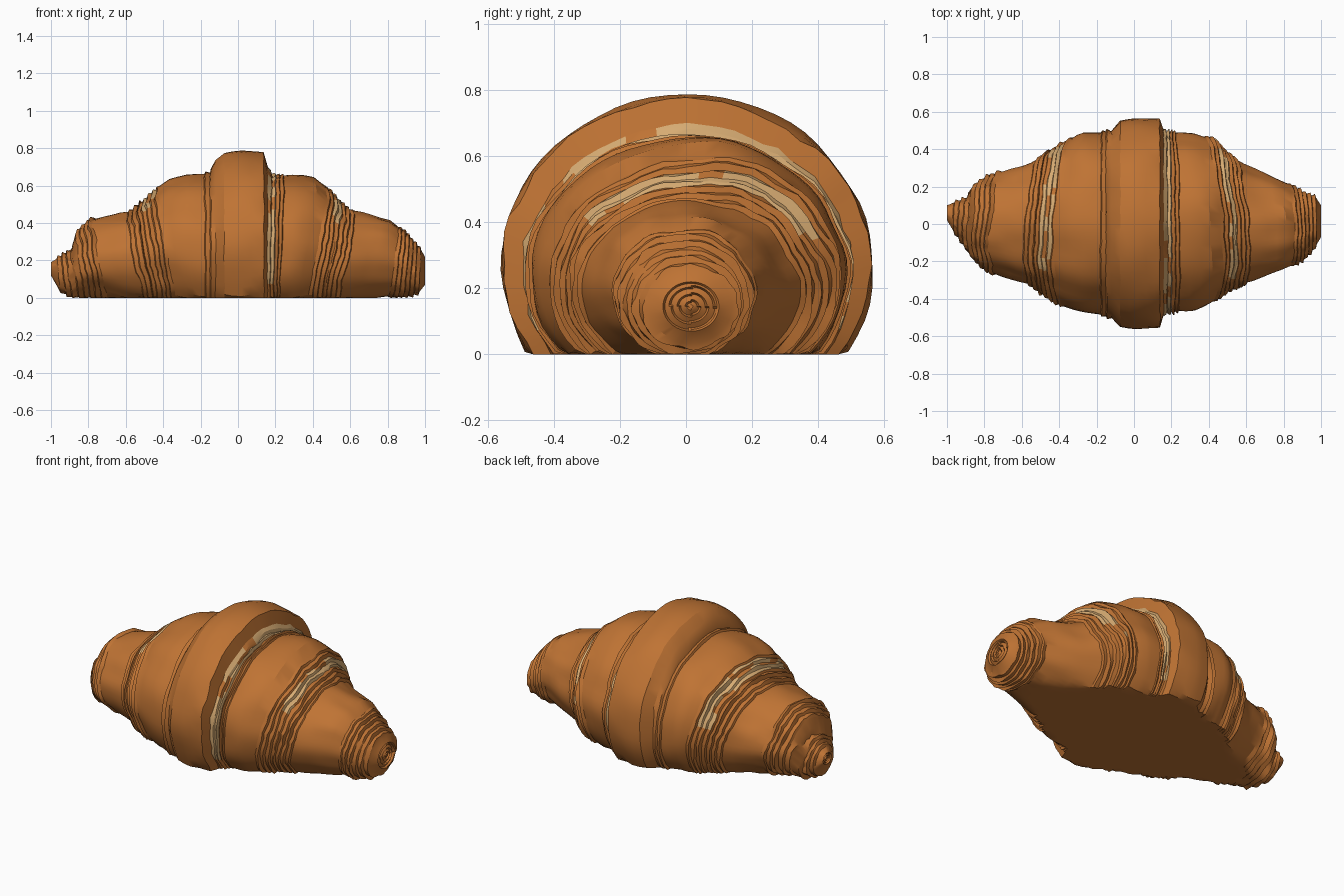
import bpy, bmesh, math
from mathutils import Vector, noise

if "Cube" in bpy.data.objects:
    bpy.data.objects.remove(bpy.data.objects["Cube"])

SEG = 64

def material(name, rgb):
    m = bpy.data.materials.new(name)
    m.diffuse_color = (*rgb, 1)
    m.use_nodes = True
    m.node_tree.nodes["Principled BSDF"].inputs["Base Color"].default_value = m.diffuse_color
    return m

CRUST = material("baked crust", (0.52, 0.172, 0.034))
CREAM = material("pale inner dough", (0.68, 0.41, 0.17))

# Silhouette: x, front y, back y, top z, bottom z
OUTLINE = [
    (-1.00, 0.02, 0.10, 0.19, 0.12), (-0.96, -0.05, 0.12, 0.22, 0.04),
    (-0.89, -0.14, 0.14, 0.25, 0.0), (-0.87, -0.18, 0.20, 0.34, 0.0),
    (-0.79, -0.25, 0.25, 0.42, 0.0), (-0.57, -0.32, 0.31, 0.46, 0.0),
    (-0.48, -0.38, 0.38, 0.54, 0.0), (-0.39, -0.43, 0.43, 0.62, 0.0),
    (-0.28, -0.475, 0.485, 0.65, 0.0), (-0.15, -0.49, 0.495, 0.66, 0.0),
    (-0.12, -0.50, 0.50, 0.735, 0.0), (-0.085, -0.54, 0.55, 0.765, 0.0),
    (0.00, -0.56, 0.565, 0.788, 0.0), (0.138, -0.56, 0.56, 0.775, 0.0),
    (0.158, -0.49, 0.50, 0.70, 0.0), (0.185, -0.475, 0.49, 0.658, 0.0),
    (0.32, -0.46, 0.48, 0.655, 0.0), (0.43, -0.41, 0.45, 0.63, 0.0),
    (0.51, -0.36, 0.37, 0.55, 0.0), (0.60, -0.32, 0.31, 0.465, 0.0),
    (0.82, -0.235, 0.22, 0.42, 0.0), (0.90, -0.20, 0.17, 0.35, 0.0),
    (0.96, -0.14, 0.15, 0.28, 0.02), (0.985, -0.10, 0.135, 0.25, 0.045),
    (1.00, -0.07, 0.10, 0.22, 0.07),
]

# Bundles of exposed layer edges: start x, end x, number of layers
SEAMS = [(-0.97, -0.77, 8), (-0.59, -0.41, 7), (-0.18, -0.12, 2),
         (0.158, 0.245, 4), (0.46, 0.62, 7), (0.86, 0.98, 6)]

# Pale gaps: start x, end x, start angle, end angle
GAPS = [(0.158, 0.204, -20, 205), (0.51, 0.56, 0, 145),
        (-0.50, -0.445, 10, 130)]

def outline(x):
    x = max(-1, min(1, x))
    for a, b in zip(OUTLINE, OUTLINE[1:]):
        if x <= b[0]:
            f = (x - a[0]) / (b[0] - a[0])
            return [p + (q - p) * f for p, q in zip(a, b)][1:]

def point(x, lift, t):
    """Point on the roll at station x and angle t, with leaning seams."""
    s, c = math.sin(t), math.cos(t)
    fade = 1 - abs(x)
    soft = min(1, fade * 5)
    # seams lean towards the middle, except beside the centre roll
    lean = min(1, max(0, (abs(x) - 0.15) / 0.25))
    px = x - x * fade * lean * (0.24 * (1 - s) + 0.10 * c)
    px += (0.016 * lean * noise.noise(Vector((c * 1.8, s * 1.8, x * 4)))
           + 0.007 * noise.noise(Vector((c * 7, s * 7, x * 20)))) * soft
    px = max(-1, min(1, px))
    front, back, top, low = outline(px)
    w = (back - front) / 2
    if low > 0:
        cz = (top + low) / 2
    else:
        cz = top * min(0.5, 0.32 + 0.225 * abs(px))
    lump = 0.016 * noise.noise(Vector((px * 5, c * 2.5, s * 2.5))) * soft
    ragged = 1 + 1.1 * noise.noise(Vector((c * 3, s * 3, round(x * 40) * 1.7)))
    k = lift * ragged + lump
    y = (front + back) / 2 + (w + k) * c
    z = cz + (top - cz + k) * s
    return Vector((px, y, max(0, z)))

def stations():
    """Ring positions with saw-tooth lifts where layer edges show."""
    rings, last = [(-1.0, 0.0)], -1.0
    for a, b, n in SEAMS:
        plain = max(1, round((a - last) / 0.05))
        rings += [(last + (a - last) * i / plain, 0) for i in range(1, plain)]
        if last < 0.138 < a:
            rings.append((0.138, 0))
        w = (b - a) / n
        for i in range(n):
            x = a + i * w
            amp = 0.007 + 0.006 * ((i * 7) % 3) / 2
            # edges always face the nearer tip
            rings += [(x, -0.004), (x + (0.8 if a > 0 else 0.2) * w, amp)]
        rings.append((b, -0.003))
        last = b
    return rings + [(1.0, 0.0)]

RINGS = stations()
ANGLES = [2 * math.pi * i / SEG for i in range(SEG)]

def is_gap(x, t):
    deg = math.degrees(t)
    deg = deg - 360 if deg > 270 else deg
    for a, b, lo, hi in GAPS:
        if a < x < b and lo < deg < hi:
            return noise.noise(Vector((t * 2.5, x * 25, 3))) > -0.22
    return False

def spiral_cap(bm, loop, side):
    """Close a tip with a rolled-up spiral of layers."""
    centre = sum((v.co for v in loop), Vector()) / SEG
    base, steps = [v.co.copy() for v in loop], 14
    prev = loop
    for j in range(1, steps):
        r = 1 - j / steps
        ring = []
        for i, co in enumerate(base):
            p = centre + (co - centre) * r
            p.x -= side * 0.014 * ((3.5 * r + i / SEG) % 1) * min(1, 4 * r)
            ring.append(bm.verts.new(p))
        for i in range(SEG):
            n = (i + 1) % SEG
            quad = (prev[i], prev[n], ring[n], ring[i])
            bm.faces.new(quad if side > 0 else quad[::-1])
        prev = ring
    bm.faces.new(prev if side > 0 else prev[::-1])

def roll(name, x0, x1):
    """One dough roll: a loft between two stations, closed at the tips."""
    inner = [r for r in RINGS if x0 + 0.003 < r[0] < x1 - 0.003]
    rings = [(x0, 0.0)] + inner + [(x1, 0.0)]
    bm = bmesh.new()
    loops = [[bm.verts.new(point(x, k, t)) for t in ANGLES] for x, k in rings]
    for j in range(len(rings) - 1):
        mid = (rings[j][0] + rings[j + 1][0]) / 2
        for i in range(SEG):
            n = (i + 1) % SEG
            f = bm.faces.new((loops[j][i], loops[j][n], loops[j + 1][n], loops[j + 1][i]))
            f.material_index = int(is_gap(mid, ANGLES[i] + math.pi / SEG))
    if x0 == -1:
        spiral_cap(bm, loops[0], -1)
    if x1 == 1:
        spiral_cap(bm, loops[-1], 1)
    me = bpy.data.meshes.new(name)
    bm.to_mesh(me)
    bm.free()
    me.materials.append(CRUST)
    me.materials.append(CREAM)
    ob = bpy.data.objects.new(name, me)
    bpy.context.collection.objects.link(ob)
    bpy.ops.object.select_all(action='DESELECT')
    ob.select_set(True)
    bpy.context.view_layer.objects.active = ob
    bpy.ops.object.shade_smooth_by_angle(angle=math.radians(25))

# Rolls from tip to tip
CUTS = [-1, -0.87, -0.53, -0.15, 0.158, 0.54, 0.88, 1]
NAMES = ["left_tip", "left_end_roll", "left_middle_roll", "centre_roll",
         "right_middle_roll", "right_end_roll", "right_tip"]
for part, a, b in zip(NAMES, CUTS, CUTS[1:]):
    roll(part, a, b)
